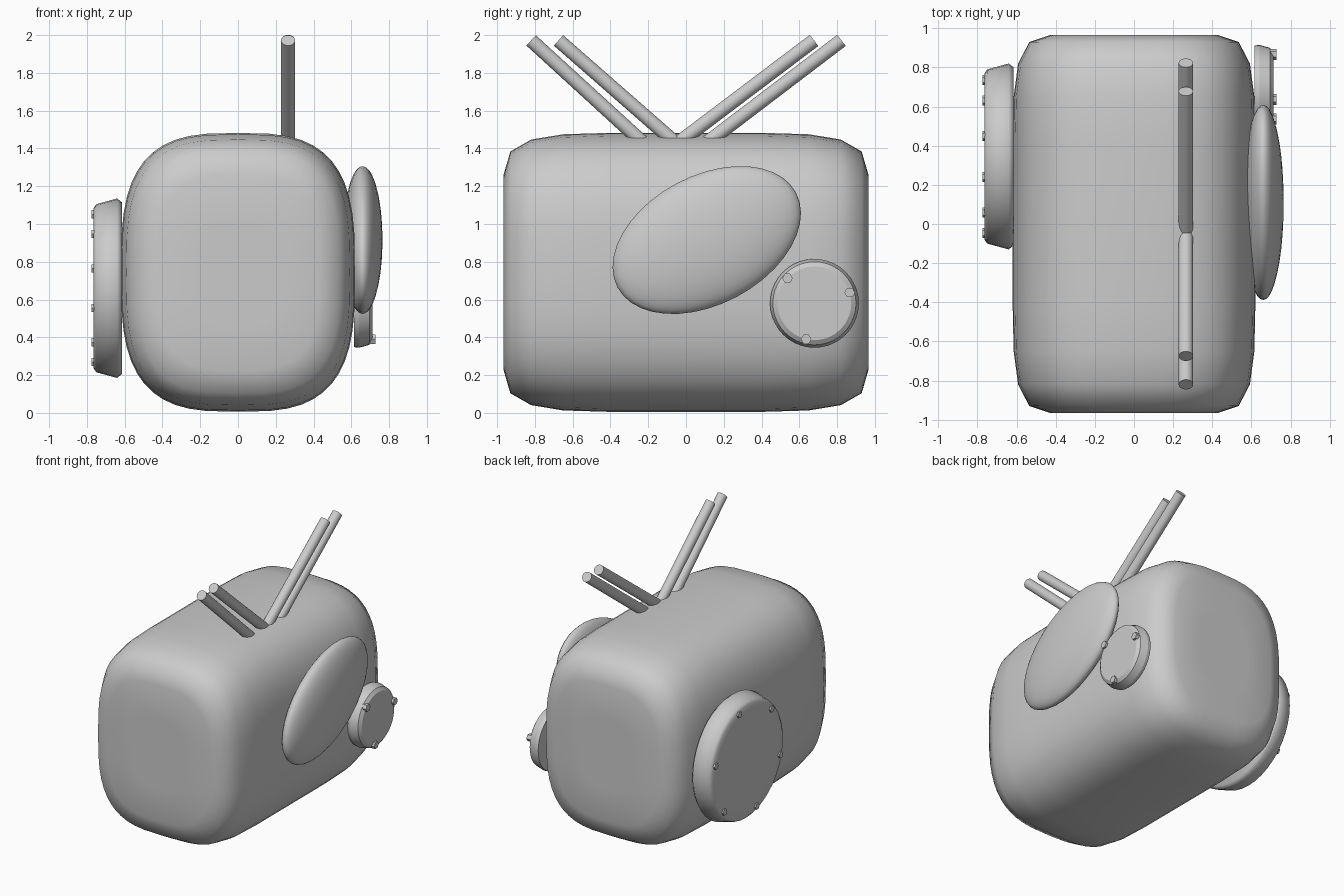
import bpy, bmesh
from math import sin, cos, pi, radians, copysign
from mathutils import Vector, Matrix

if "Cube" in bpy.data.objects:
    bpy.data.objects.remove(bpy.data.objects["Cube"])


def finish(name, bm, angle=None):
    bmesh.ops.recalc_face_normals(bm, faces=bm.faces)
    mesh = bpy.data.meshes.new(name)
    bm.to_mesh(mesh)
    bm.free()
    obj = bpy.data.objects.new(name, mesh)
    bpy.context.collection.objects.link(obj)
    bpy.ops.object.select_all(action='DESELECT')
    obj.select_set(True)
    bpy.context.view_layer.objects.active = obj
    if angle is None:
        bpy.ops.object.shade_smooth()
    else:
        bpy.ops.object.shade_smooth_by_angle(angle=radians(angle))
    return obj


def loft(name, rings, angle=None):
    """Skin a list of closed point rings and cap both ends."""
    bm = bmesh.new()
    loops = [[bm.verts.new(p) for p in ring] for ring in rings]
    n = len(loops[0])
    for a, b in zip(loops, loops[1:]):
        for i in range(n):
            j = (i + 1) % n
            bm.faces.new((a[i], a[j], b[j], b[i]))
    bm.faces.new(loops[0])
    bm.faces.new(loops[-1])
    return finish(name, bm, angle)


def body_ring(y, hx, hz, n=48, power=3.1):
    def c(v):
        return copysign(abs(v) ** (2 / power), v)
    return [(hx * c(cos(2 * pi * i / n)), y, 0.744 + hz * c(sin(2 * pi * i / n)))
            for i in range(n)]


def disc(name, cy, cz, profile, sides, angle=30):
    """Round plate lying in the YZ plane, from (x, radius) pairs."""
    rings = [[(x, cy + r * cos(2 * pi * i / sides), cz + r * sin(2 * pi * i / sides))
              for i in range(sides)] for x, r in profile]
    return loft(name, rings, angle)


def rod(name, a, b, r):
    a, b = Vector(a), Vector(b)
    d = b - a
    bm = bmesh.new()
    bmesh.ops.create_cone(
        bm, cap_ends=True, segments=24, radius1=r, radius2=r, depth=d.length,
        matrix=Matrix.Translation((a + b) / 2) @ d.to_track_quat('Z', 'Y').to_matrix().to_4x4())
    return finish(name, bm, 30)


# Rounded body, lofted front to back with softened flat ends
half = [(0.965, 0.22, 0.27), (0.965, 0.43, 0.52), (0.93, 0.535, 0.64),
        (0.82, 0.592, 0.703), (0.65, 0.615, 0.731), (0.42, 0.62, 0.738)]
sections = [(-y, hx, hz) for y, hx, hz in half] + half[::-1]
loft("body", [body_ring(*s) for s in sections])

# Large left cover plate with six bolts, sitting against the body wall
disc("left_cover", 0.345, 0.66,
     [(-0.615, 0.455), (-0.64, 0.475), (-0.75, 0.445), (-0.764, 0.425), (-0.764, 0.36)], 40, 60)
for k in range(6):
    t = radians(15 + 60 * k)
    disc(f"left_bolt_{k + 1}", 0.345 + 0.405 * cos(t), 0.66 + 0.405 * sin(t),
         [(-0.745, 0.025), (-0.775, 0.025)], 6)

# Small right cover plate with three bolts
disc("right_cover", 0.68, 0.58,
     [(0.615, 0.232), (0.64, 0.235), (0.695, 0.22), (0.712, 0.195)], 40, 20)
for k in range(3):
    t = radians(17 + 120 * k)
    disc(f"right_bolt_{k + 1}", 0.68 + 0.195 * cos(t), 0.58 + 0.195 * sin(t),
         [(0.69, 0.028), (0.728, 0.028)], 6)

# Flattened, tilted oval pod on the right side
bm = bmesh.new()
bmesh.ops.create_uvsphere(
    bm, u_segments=40, v_segments=20, radius=1,
    matrix=Matrix.Translation((0.66, 0.11, 0.915)) @ Matrix.Rotation(radians(28), 4, 'X')
    @ Matrix.Diagonal((0.105, 0.535, 0.34, 1)))
finish("side_pod", bm)

# Four slanted rods on top: (base y at z = 1.46, tip y)
for k, (y0, y1) in enumerate([(-0.26, -0.82), (-0.09, -0.675), (0.0, 0.678), (0.15, 0.823)]):
    a, b = Vector((0.265, y0, 1.46)), Vector((0.265, y1, 1.972))
    rod(f"top_rod_{k + 1}", a + (a - b) * 0.08, b, 0.037)
